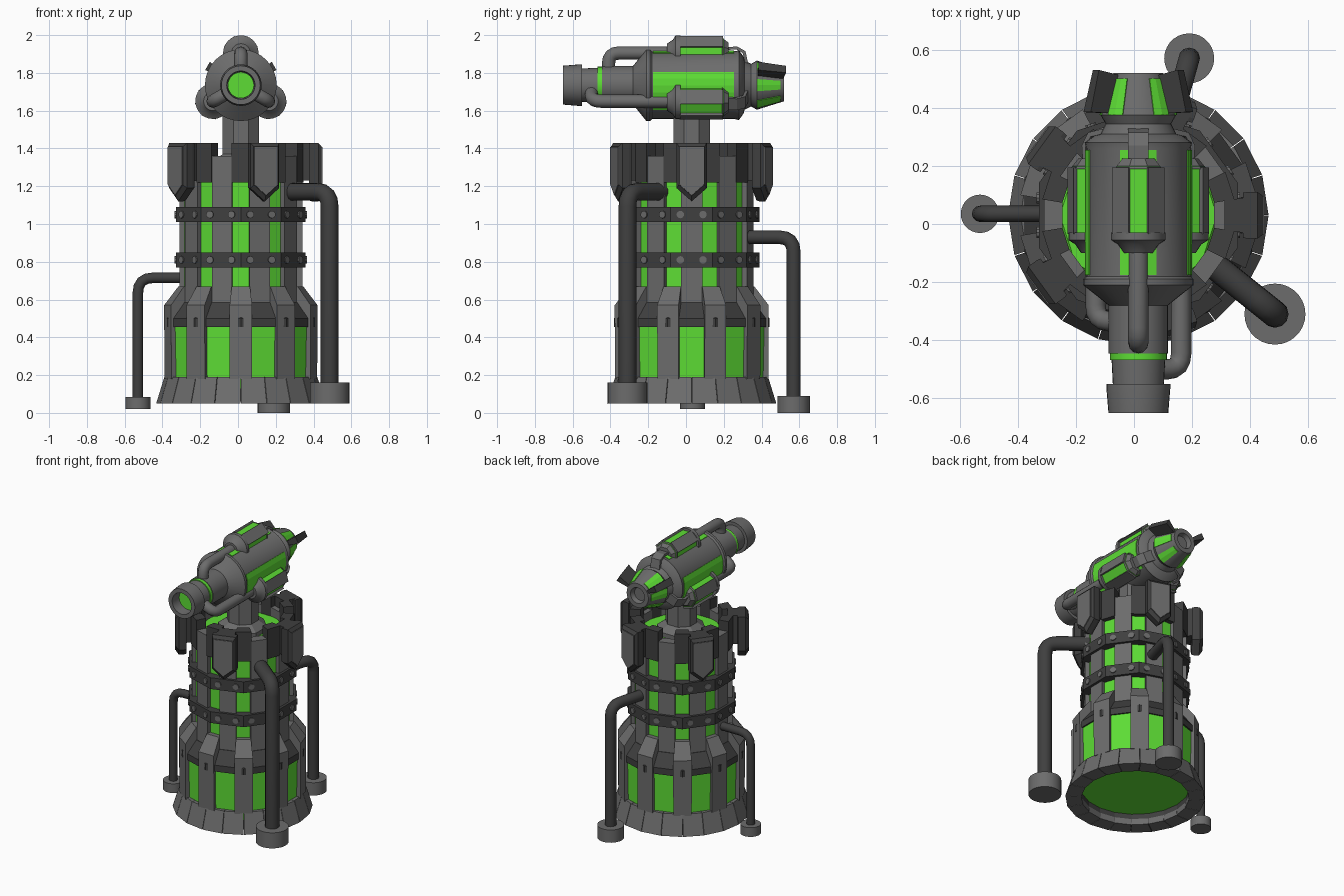
import bpy, bmesh
from math import sin, cos, radians, pi
from mathutils import Matrix, Vector

if "Cube" in bpy.data.objects:
    bpy.data.objects.remove(bpy.data.objects["Cube"])

def material(name, rgb):
    m = bpy.data.materials.new(name)
    m.diffuse_color = (*rgb, 1)
    m.use_nodes = True
    m.node_tree.nodes["Principled BSDF"].inputs["Base Color"].default_value = m.diffuse_color
    return m

GREY = material("mid_grey", (.15, .15, .15))
DARK = material("dark_grey", (.05, .05, .05))
GREEN = material("glow_green", (.11, .72, .035))
T, R = Matrix.Translation, Matrix.Rotation
I = Matrix.Identity(4)
TOWER = T((.015, .03, 0))
GUN = T((.015, 0, 1.735)) @ R(-pi / 2, 4, 'X')    # local z runs to the rear, angle 0 is up

def finish(name, bm, mat, smooth=False):
    bmesh.ops.remove_doubles(bm, verts=bm.verts, dist=1e-5)
    bmesh.ops.recalc_face_normals(bm, faces=bm.faces)
    me = bpy.data.meshes.new(name)
    bm.to_mesh(me)
    bm.free()
    me.materials.append(mat)
    ob = bpy.data.objects.new(name, me)
    bpy.context.collection.objects.link(ob)
    if smooth:
        bpy.ops.object.select_all(action='DESELECT')
        ob.select_set(True)
        bpy.context.view_layer.objects.active = ob
        bpy.ops.object.shade_smooth_by_angle(angle=radians(28))
    return ob

def sweep(bm, prof, M, a0=0, a1=360, n=1):
    """Closed (r, z) profile swept about z; angle 0 faces -y."""
    full = a1 - a0 == 360
    rings = []
    for i in range(n if full else n + 1):
        a = radians(a0 + (a1 - a0) * i / n)
        rings.append([bm.verts.new(M @ Vector((r * sin(a), -r * cos(a), z))) for r, z in prof])
    k = len(prof)
    for i in range(n):
        p, q = rings[i], rings[(i + 1) % len(rings)]
        for j in range(k):
            bm.faces.new((p[j], p[(j + 1) % k], q[(j + 1) % k], q[j]))
    if not full:
        bm.faces.new(rings[0])
        bm.faces.new(rings[-1])

def lathe(name, prof, mat, M, n=32, start=0, smooth=True):
    bm = bmesh.new()
    sweep(bm, prof, M, start, start + 360, n)
    return finish(name, bm, mat, smooth)

def wedges(name, prof, mat, M, angles, half, n=1):
    bm = bmesh.new()
    for a in angles:
        sweep(bm, prof, M, a - half, a + half, n)
    return finish(name, bm, mat)

def box(r0, r1, z0, z1):
    return [(r0, z0), (r1, z0), (r1, z1), (r0, z1)]

def pipe(name, pts, rad, mat, bend=.08):
    """Round pipe along a path with rounded corners."""
    pts = [Vector(p) for p in pts]
    path = [pts[0]]
    for a, b, c in zip(pts, pts[1:], pts[2:]):
        p, q = b + (a - b).normalized() * bend, b + (c - b).normalized() * bend
        path += [p * (1 - t) ** 2 + b * 2 * t * (1 - t) + q * t * t for t in (0, .25, .5, .75, 1)]
    path.append(pts[-1])
    cu = bpy.data.curves.new(name, 'CURVE')
    cu.dimensions = '3D'
    cu.bevel_depth, cu.bevel_resolution, cu.use_fill_caps = rad, 4, True
    sp = cu.splines.new('POLY')
    sp.points.add(len(path) - 1)
    for s, p in zip(sp.points, path):
        s.co = (*p, 1)
    sp.use_smooth = True
    cu.materials.append(mat)
    ob = bpy.data.objects.new(name, cu)
    bpy.context.collection.objects.link(ob)
    bpy.ops.object.select_all(action='DESELECT')
    ob.select_set(True)
    bpy.context.view_layer.objects.active = ob
    bpy.ops.object.convert(target='MESH')

EVEN = [36 * k for k in range(10)]
ODD = [a + 18 for a in EVEN]
PLATES = [18 + 72 * k for k in range(5)]

# Tower base and green cores
base = [(.345, .05), (.448, .05), (.405, .19), (.36, .19)]
wedges("base_tiles", base, GREY, TOWER, [9 + 18 * k for k in range(20)], 8.8)
lathe("base_liner", box(.35, .39, .06, .185), DARK, TOWER, 20, 0, False)
lathe("lower_core", [(0, .13), (.395, .13), (.402, .46), (0, .46)], GREEN, TOWER, 10, 0, False)
lathe("upper_core", [(0, .46), (.315, .46), (.315, 1.24), (.27, 1.3), (0, 1.3)], GREEN, TOWER, 10, 18, False)

# Lower ribs and the sloped dark collar between them
rib = [(.3, .18), (.41, .18), (.412, .57), (.335, .67), (.3, .67)]
wedges("lower_ribs", rib, GREY, TOWER, EVEN, 8.3)
collar = [(.28, .455), (.412, .455), (.412, .5), (.345, .585), (.28, .585)]
lathe("collar", collar, DARK, TOWER, 10, 0, False)

# Upper ribs, crenels and bands with bolts
wedges("upper_ribs", box(.265, .33, .57, 1.36), GREY, TOWER, ODD, 9.8)
wedges("crenels", box(.265, .335, 1.22, 1.43), DARK, TOWER, EVEN, 8.6)
bolts = bmesh.new()
for i, z in enumerate((.81, 1.05)):
    lathe(f"band_{i}", box(.29, .36, z - .04, z + .04), DARK, TOWER, 10, 0, False)
    for c in ODD:
        for dx in (-.06, .06):
            M = TOWER @ R(radians(c), 4, 'Z') @ T((dx, -.335, z)) @ R(pi / 2, 4, 'X')
            sweep(bolts, [(0, 0), (.02, 0), (.02, .015), (0, .015)], M, 0, 360, 10)
finish("band_bolts", bolts, GREY)

# Pointed armour plates around the crown
wedges("plate_mounts", box(.3, .385, 1.23, 1.43), DARK, TOWER, PLATES, 9.5)
OUT = [(-.08, 1.43), (.08, 1.43), (.08, 1.19), (0, 1.12), (-.08, 1.19)]
def plates(name, mat, layers):
    bm = bmesh.new()
    for a in PLATES:
        M = TOWER @ R(radians(a), 4, 'Z')
        loops = [[bm.verts.new(M @ Vector((x * s, -r, 1.3 + (z - 1.3) * s))) for x, z in OUT]
                 for r, s in layers]
        for p, q in zip(loops, loops[1:]):
            for j in range(5):
                bm.faces.new((p[j], p[(j + 1) % 5], q[(j + 1) % 5], q[j]))
        bm.faces.new(loops[0])
        bm.faces.new(loops[-1])
    finish(name, bm, mat)
plates("armour_plates", DARK, [(.36, .97), (.375, 1), (.41, 1), (.428, .84)])
plates("armour_faces", GREY, [(.42, .83), (.432, .82)])

# Ground pipes with round feet
for name, x, y, foot, z0, z1, rad, top, end in (
        ("front_right", .485, -.31, .105, .05, .16, .047, 1.17, (.26, -.13)),
        ("left", -.53, .035, .066, .02, .085, .028, .715, (-.3, .035)),
        ("back", .19, .57, .086, 0, .09, .037, .93, (.12, .32))):
    lathe(name + "_foot", box(0, foot, z0, z1), GREY, T((x, y, 0)), 28)
    pipe(name + "_pipe", [(x, y, z0 + .01), (x, y, top), (*end, top)], rad, DARK)

# Gun post
post = [(0, 1.28), (.16, 1.28), (.16, 1.33), (.104, 1.37), (.104, 1.62), (0, 1.62)]
lathe("gun_post", post, GREY, TOWER, 8, 22.5, False)

# Gun body, hollow muzzle and rear nozzle
lathe("muzzle", [(0, -.57), (.07, -.57), (.075, -.65), (.103, -.65), (.11, -.565),
                 (.11, -.55), (.088, -.55), (.093, -.45), (0, -.45)], GREY, GUN)
lathe("muzzle_glow", box(0, .069, -.58, -.56), GREEN, GUN)
lathe("barrel_ring", box(0, .098, -.468, -.445), GREEN, GUN)
lathe("gun_body", [(0, -.45), (.102, -.445), (.102, -.28), (.19, -.21), (.19, -.19), (.18, -.18),
                   (.18, .26), (.185, .28), (.15, .305), (.13, .31), (.105, .36), (0, .36)], GREY, GUN)
lathe("rear_nozzle", [(0, .33), (.11, .34), (.13, .375), (.085, .52), (.055, .52), (.045, .49),
                      (0, .49)], GREY, GUN)
glow = [(.09, .375), (.134, .375), (.096, .5), (.07, .5)]
wedges("nozzle_glow", glow, GREEN, GUN, (38, -38, 90, -90, 142, -142), 14, 2)
wedges("rear_fins", [(.1, .38), (.205, .385), (.17, .53), (.07, .51)], DARK, GUN, (60, -60), 7)

# Green windows in the gun body
wedges("top_window", box(.16, .184, -.175, .255), GREEN, GUN, (0,), 20, 4)
wedges("side_windows", box(.16, .184, -.175, .255), GREEN, GUN, (102, -102), 34, 6)

# Three pods, each with a feed pipe forward and a strap to the rear
for name, a, end in (("top", 0, -.41), ("right", 120, -.5), ("left", -120, -.335)):
    F = GUN @ R(radians(a), 4, 'Z')
    P = F @ T((0, -.17, 0))
    lathe(name + "_pod_core", box(0, .082, -.04, .2), GREEN, P, 8, 22.5, False)
    cap = [(0, -.1), (.05, -.1), (.07, -.07), (.094, -.055), (.094, -.03), (0, -.03)]
    lathe(name + "_pod_front", cap, GREY, P, 24)
    lathe(name + "_pod_rear", [(0, .19), (.088, .19), (.06, .225), (0, .225)], GREY, P, 8, 22.5, False)
    wedges(name + "_pod_ribs", box(.05, .097, -.035, .195), GREY, P, (45, 135, 225, 315), 24)
    pts = [(0, -.17, -.08), (0, -.17, end), (0, -.08, end)]
    pipe(name + "_feed_pipe", [F @ Vector(p) for p in pts], .035, GREY, .055)
    bm = bmesh.new()
    line = [(.2, .205), (.205, .27), (.18, .315), (.11, .33), (.11, .315), (.17, .3), (.19, .265), (.185, .205)]
    ends = [[bm.verts.new(F @ Vector((x, -r, z))) for r, z in line] for x in (-.035, .035)]
    for j in range(8):
        bm.faces.new((ends[0][j], ends[0][j - 1], ends[1][j - 1], ends[1][j]))
    for e in ends:
        bm.faces.new(e)
    finish(name + "_rear_strap", bm, GREY)
